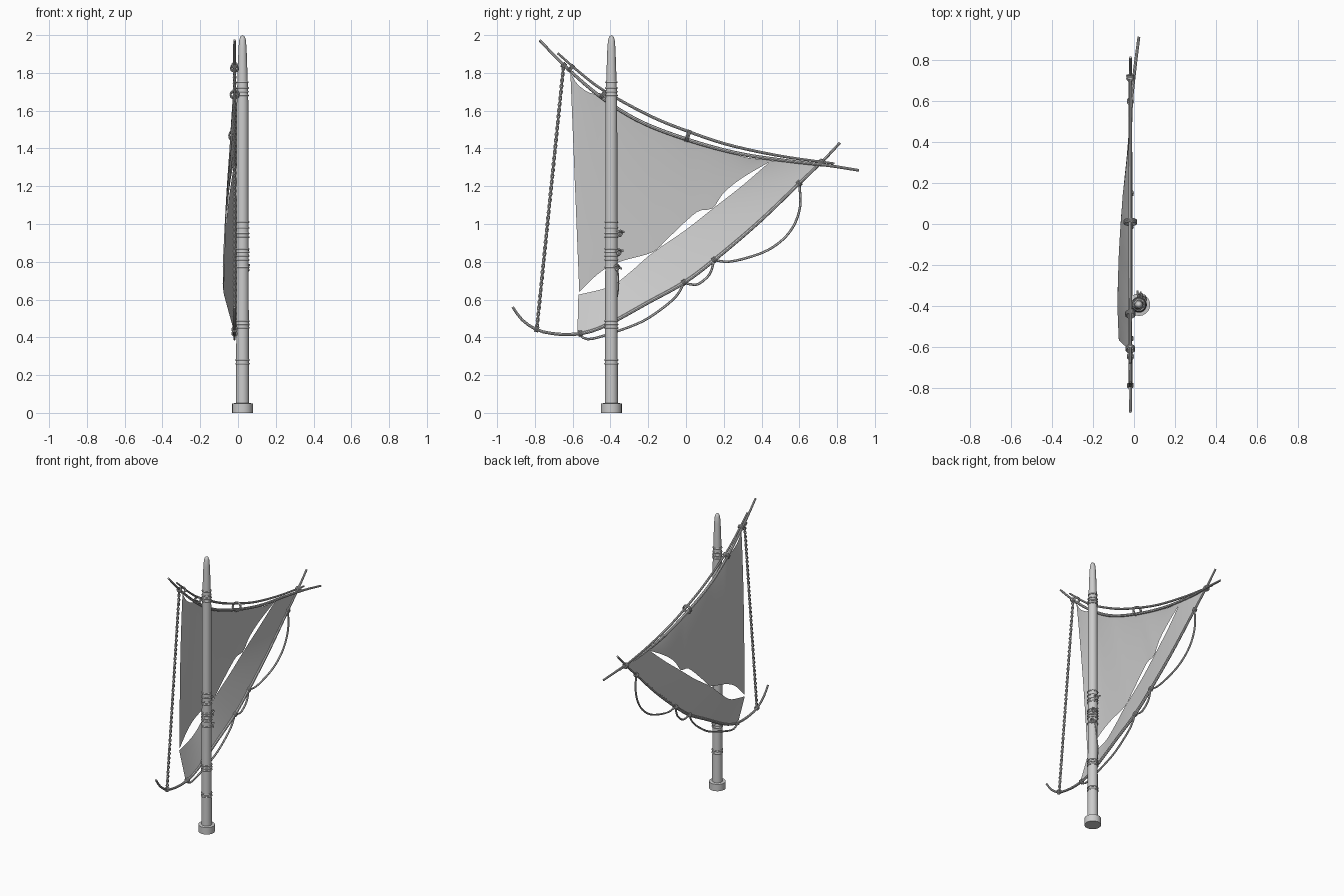
import bpy, bmesh, math
from mathutils import Vector

if "Cube" in bpy.data.objects:
    bpy.data.objects.remove(bpy.data.objects["Cube"])

MX, MY = 0.024, -0.395      # mast axis
SX = -0.018                 # plane of the spars


def spline(pts, n):
    """Resample a smooth curve through pts to n+1 points, even in length."""
    p = [Vector(q) for q in pts]
    p = [2 * p[0] - p[1]] + p + [2 * p[-1] - p[-2]]
    fine = []
    for i in range(1, len(p) - 2):
        a, b, c, d = p[i - 1:i + 3]
        for k in range(12):
            t = k / 12
            fine.append(0.5 * (2 * b + (c - a) * t + (2 * a - 5 * b + 4 * c - d) * t * t
                               + (3 * b - a - 3 * c + d) * t ** 3))
    fine.append(p[-2])
    dist = [0]
    for a, b in zip(fine, fine[1:]):
        dist.append(dist[-1] + (b - a).length)
    out, j = [], 0
    for k in range(n + 1):
        s = dist[-1] * k / n
        while j < len(dist) - 2 and dist[j + 1] < s:
            j += 1
        f = (s - dist[j]) / max(dist[j + 1] - dist[j], 1e-9)
        out.append(fine[j].lerp(fine[j + 1], min(f, 1)))
    return out


def add_mesh(name, bm, angle=40):
    me = bpy.data.meshes.new(name)
    bm.to_mesh(me)
    bm.free()
    ob = bpy.data.objects.new(name, me)
    bpy.context.collection.objects.link(ob)
    bpy.ops.object.select_all(action='DESELECT')
    ob.select_set(True)
    bpy.context.view_layer.objects.active = ob
    bpy.ops.object.shade_smooth_by_angle(angle=math.radians(angle))
    return ob


def tube(name, paths, r0, r1=None, sides=8, closed=False):
    """Sweep a round section along each 3D path, with an optional end taper."""
    bm = bmesh.new()
    r1 = r0 if r1 is None else r1
    for path in paths:
        n, rings = len(path), []
        for i, p in enumerate(path):
            if closed:
                t = path[(i + 1) % n] - path[i - 1]
            else:
                t = path[min(i + 1, n - 1)] - path[max(i - 1, 0)]
            t.normalize()
            ref = Vector((0, 0, 1)) if closed else Vector((1, 0, 0))
            if abs(t.dot(ref)) > 0.95:
                ref = Vector((0, 1, 0))
            a = t.cross(ref).normalized()
            b = t.cross(a)
            r = r1 + (r0 - r1) * math.sin(math.pi * i / (n - 1)) if r1 != r0 else r0
            rings.append([bm.verts.new(p + r * (a * math.cos(w) + b * math.sin(w)))
                          for w in (2 * math.pi * k / sides for k in range(sides))])
        for i in range(n if closed else n - 1):
            A, B = rings[i], rings[(i + 1) % n]
            for k in range(sides):
                m = (k + 1) % sides
                bm.faces.new((A[k], A[m], B[m], B[k]))
        if not closed:
            bm.faces.new(rings[0])
            bm.faces.new(rings[-1])
    bmesh.ops.recalc_face_normals(bm, faces=bm.faces)
    return add_mesh(name, bm)


def flat(pts, n, x=SX):
    return spline([(x, y, z) for y, z in pts], n)


def circle(c, r, axis, n=14):
    """Closed ring of points around an axis."""
    axis = Vector(axis).normalized()
    a = axis.orthogonal().normalized()
    b = axis.cross(a)
    return [Vector(c) + r * (a * math.cos(w) + b * math.sin(w))
            for w in (2 * math.pi * k / n for k in range(n))]


def mast_radius(z):
    return 0.034 - 0.002 * z if z < 1.65 else 0.0307 - 0.03 * (z - 1.65)


# Mast with stepped foot and rounded head
profile = [(0, 0), (0.055, 0), (0.055, 0.05), (0.035, 0.052), (mast_radius(0.3), 0.3),
           (mast_radius(1.0), 1.0), (mast_radius(1.64), 1.64), (0.026, 1.8), (0.0215, 1.93),
           (0.0175, 1.975), (0.011, 1.993), (0, 2.0)]
bm = bmesh.new()
vs = [bm.verts.new((MX + r, MY, z)) for r, z in profile]
es = [bm.edges.new(e) for e in zip(vs, vs[1:])]
bmesh.ops.spin(bm, geom=vs + es, cent=(MX, MY, 0), axis=(0, 0, 1), angle=2 * math.pi, steps=20)
bmesh.ops.remove_doubles(bm, verts=bm.verts, dist=1e-4)
bmesh.ops.recalc_face_normals(bm, faces=bm.faces)
add_mesh("mast", bm)

# Rope bands around the mast
bands = [0.26, 0.28, 0.45, 0.468, 0.486, 0.77, 0.81, 0.83, 0.85, 0.868,
         0.93, 0.95, 0.98, 1.01, 1.68, 1.70, 1.72, 1.75]
tube("mast_bands", [circle((MX, MY, z), mast_radius(z), (0, 0, 1), 20) for z in bands],
     0.0055, sides=6, closed=True)

# Spars: two upper yards and the curved lower boom
yard = [(SX, -0.775, 1.973), (SX, -0.64, 1.835), (SX, -0.455, 1.676), (SX, -0.245, 1.544),
        (SX, 0.02, 1.443), (SX, 0.285, 1.372), (-0.016, 0.55, 1.333), (0.003, 0.75, 1.31),
        (0.024, 0.915, 1.284)]
yard2 = [(-0.68, 1.905), (-0.56, 1.80), (-0.43, 1.703), (-0.19, 1.572), (0.02, 1.487),
         (0.23, 1.418), (0.5, 1.36), (0.785, 1.32)]
boom = [(-0.918, 0.56), (-0.87, 0.495), (-0.8, 0.445), (-0.72, 0.422), (-0.61, 0.415),
        (-0.5, 0.433), (-0.38, 0.485), (-0.2, 0.585), (-0.01, 0.69), (0.15, 0.81),
        (0.38, 1.005), (0.6, 1.215), (0.73, 1.34), (0.815, 1.43)]
tube("main_yard", [spline(yard, 40)], 0.010, 0.007)
tube("second_yard", [flat(yard2, 40)], 0.008, 0.006)
tube("lower_boom", [flat(boom, 50)], 0.010, 0.007)


# Sails: cloth stretched between two edge curves, bellying towards -x
def sail(name, top, bottom, depth, nu=48, nv=16):
    T, B = flat(top, nu), flat(bottom, nu)
    bm = bmesh.new()
    grid = [[bm.verts.new(T[i].lerp(B[i], j / nv) + Vector((-depth(i / nu, j / nv), 0, 0)))
             for j in range(nv + 1)] for i in range(nu + 1)]
    for i in range(nu):
        for j in range(nv):
            bm.faces.new((grid[i][j], grid[i + 1][j], grid[i + 1][j + 1], grid[i][j + 1]))
    bmesh.ops.remove_doubles(bm, verts=bm.verts, dist=1e-4)
    return add_mesh(name, bm, 60)


def belly(u):
    return 0.064 * (1 - u ** 2.2) * (0.88 + 0.12 * min(1, u * 6))


sail("upper_sail",
     [(-0.612, 1.80), (-0.57, 1.735), (-0.5, 1.69), (-0.445, 1.69), (-0.37, 1.615), (-0.28, 1.555),
      (-0.19, 1.525), (-0.09, 1.485), (0.02, 1.44), (0.2, 1.39), (0.33, 1.35), (0.465, 1.342)],
     [(-0.565, 0.64), (-0.46, 0.74), (-0.35, 0.80), (-0.18, 0.85), (-0.1, 0.92), (0.0, 1.015),
      (0.07, 1.07), (0.14, 1.083), (0.2, 1.165), (0.3, 1.245), (0.465, 1.342)],
     lambda u, v: belly(u) * v ** 0.9 + 0.006 * math.sin(math.pi * v) * (1 - u))
sail("lower_sail",
     [(-0.57, 0.625), (-0.4, 0.67), (-0.29, 0.75), (-0.18, 0.845), (0.0, 0.97), (0.14, 1.08),
      (0.3, 1.205), (0.45, 1.335)],
     [(-0.575, 0.42)] + boom[5:12] + [(0.71, 1.32)],
     lambda u, v: belly(u) * (1 - v))


# Twisted backstay between yard and boom
def twist(path, r, turns):
    out = [[], []]
    for i, p in enumerate(path):
        w = 2 * math.pi * turns * i / (len(path) - 1)
        d = Vector((math.cos(w), math.sin(w), 0)) * r
        out[0].append(p + d)
        out[1].append(p - d)
    return out


tube("backstay", twist(flat([(-0.648, 1.84), (-0.79, 0.445)], 220), 0.006, 22), 0.0045, sides=6)

# Slack lines hanging below the boom
slack = [[(0.6, 1.215), (0.605, 1.1), (0.575, 1.0), (0.515, 0.92), (0.42, 0.855), (0.29, 0.812),
          (0.21, 0.80), (0.15, 0.81)],
         [(0.15, 0.81), (0.125, 0.735), (0.07, 0.685), (0.03, 0.68), (-0.01, 0.69)],
         [(-0.01, 0.69), (-0.05, 0.62), (-0.13, 0.55), (-0.24, 0.48), (-0.4, 0.42), (-0.5, 0.392),
          (-0.54, 0.395), (-0.565, 0.42)]]
tube("slack_lines", [flat(s, 24) for s in slack], 0.0065, sides=6)

# Lashings tying the spars together
lash = []
for y, z, dy, dz, r in [(-0.61, 1.825, 1, -.9, .02), (-0.44, 1.685, 1, -.75, .022),
                        (0.01, 1.467, 1, -.35, .03), (0.72, 1.325, 1, -.1, .017),
                        (0.715, 1.325, .7, .7, .015), (-0.648, 1.84, 1, -1, .013),
                        (-0.79, 0.443, 1, -.3, .013), (0.6, 1.215, .7, .7, .013),
                        (0.15, 0.81, .8, .6, .013), (-0.01, 0.69, .8, .5, .013),
                        (-0.56, 0.42, 1, .1, .013)]:
    d = Vector((0, dy, dz)).normalized()
    for k in (-1, 0, 1):
        lash.append(circle(Vector((SX, y, z)) + d * 0.007 * k, r, d))
tube("lashings", lash, 0.004, sides=6, closed=True)

# Knots with loose ends on the mast, and the sheet led down to the boom
knots = []
for x, y, z, s in [(0.03, -0.36, 0.95, 1), (0.045, -0.366, 0.85, 1), (0.05, -0.375, 0.77, -1)]:
    knots.append(spline([(x, y - 0.01, z), (x + 0.01, y + 0.012, z + 0.015), (x - 0.01, y + 0.02, z),
                         (x + 0.008, y + 0.008, z - 0.015), (x - 0.01, y + 0.005, z + 0.01),
                         (x - 0.012, y + 0.035, z + 0.008 * s)], 24))
tube("mast_knots", knots, 0.0055, sides=6)
tube("sheet_line", [spline([(0.035, -0.36, 0.76), (0.02, -0.357, 0.66), (-0.005, -0.375, 0.57),
                            (SX, -0.405, 0.48)], 16)], 0.003, sides=6)
